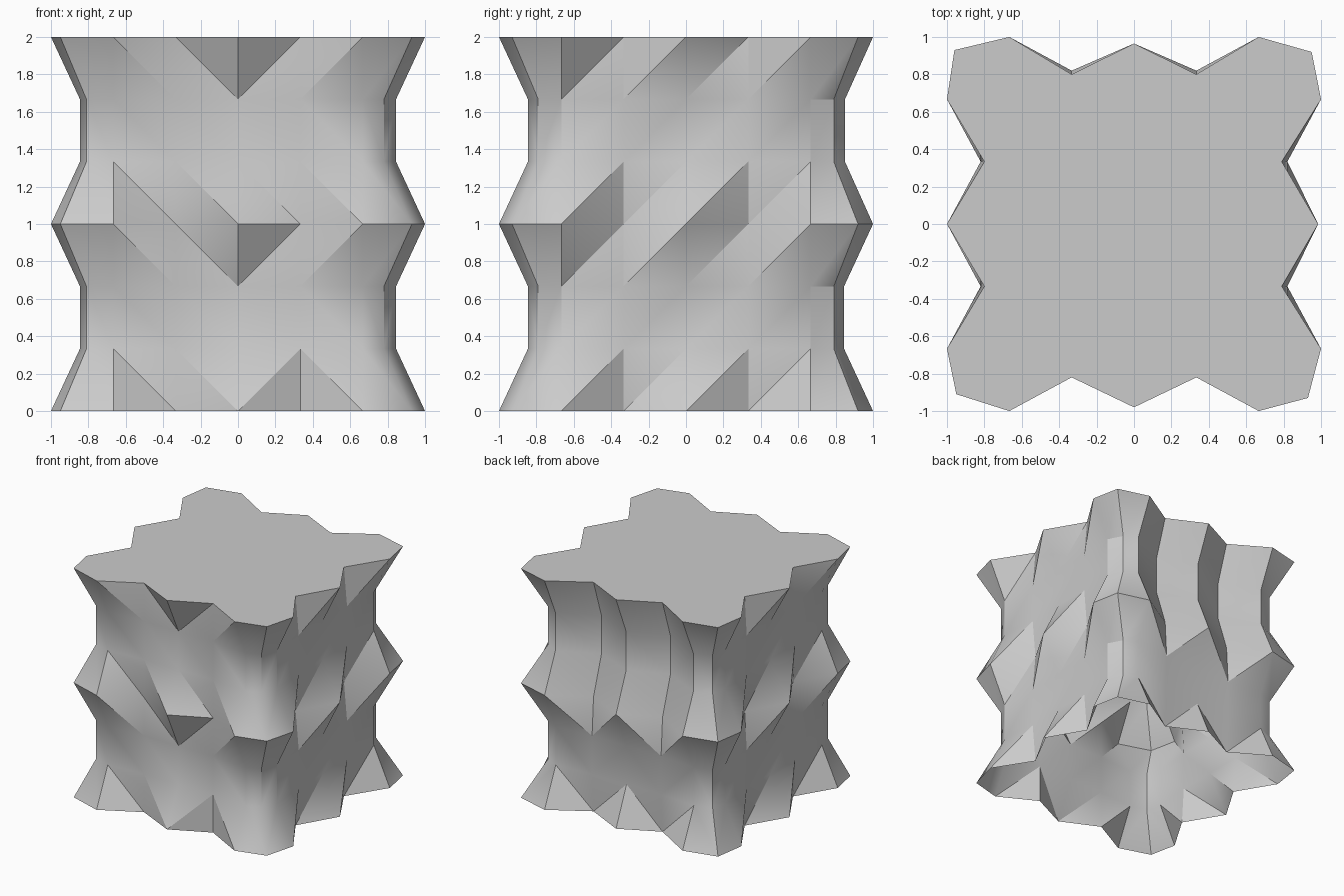
import bpy, bmesh, math

if "Cube" in bpy.data.objects:
    bpy.data.objects.remove(bpy.data.objects["Cube"])

mat = bpy.data.materials.new("plain grey")
mat.diffuse_color = (0.6, 0.6, 0.6, 1)
mat.use_nodes = True
mat.node_tree.nodes["Principled BSDF"].inputs["Base Color"].default_value = mat.diffuse_color

STEP = 1 / 3
# Outer depth of the five inner columns of each wall (front, right, back, left)
OUT = [(1, .82, .98, .82, 1), (1, .79, .985, .79, 1),
       (1, .80, .965, .80, 1), (1, .80, 1, .80, 1)]
IN_ROW = (.845, .82, .82, .82, .845)       # flat recessed bands
FLUTED = (.85, .69, .825, .69, .85)        # upper back wall keeps its folds
CORNER_OUT = [(-.95, -.91), (.93, -.93), (.95, .92), (-.96, .93)]
CORNER_IN = [(-.81, -.80), (.78, -.79), (.78, .79), (-.81, .79)]


def turn(u, d, k):
    """Place wall coordinate u at depth d on wall k."""
    return [(u, -d), (d, u), (-u, d), (-d, -u)][k]


def ring(row):
    """24 outline points, walking round from the front left corner."""
    out = row % 3 == 0
    pts = []
    for k in range(4):
        pts.append((CORNER_OUT if out else CORNER_IN)[k])
        depths = OUT[k] if out else FLUTED if k == 2 and row > 3 else IN_ROW
        pts += [turn((c - 2) * STEP, d, k) for c, d in enumerate(depths)]
    return pts


def rising(k, col, row):
    """Whether a cell's diagonal rises to the right, seen from outside."""
    if k == 0:
        return col >= 3 and (row % 3 == 2 or (row == 0 and col == 3))
    if k == 2:
        return col % 2 == 0
    return True


bm = bmesh.new()
rows = [[bm.verts.new((x, y, r * STEP)) for x, y in ring(r)] for r in range(7)]

# Folded walls, open at the bottom
for r in range(6):
    for i in range(24):
        j = (i + 1) % 24
        a, b, c, d = rows[r][i], rows[r][j], rows[r + 1][j], rows[r + 1][i]
        tris = ((a, b, c), (a, c, d)) if rising(i // 6, i % 6, r) else ((a, b, d), (b, c, d))
        for t in tris:
            bm.faces.new(t)

# Flat top
bm.faces.new(rows[6])

mesh = bpy.data.meshes.new("folded_block")
bm.to_mesh(mesh)
bm.free()
mesh.materials.append(mat)
obj = bpy.data.objects.new("folded_block", mesh)
bpy.context.collection.objects.link(obj)
bpy.context.view_layer.objects.active = obj
obj.select_set(True)
bpy.ops.object.shade_smooth_by_angle(angle=math.radians(32))
